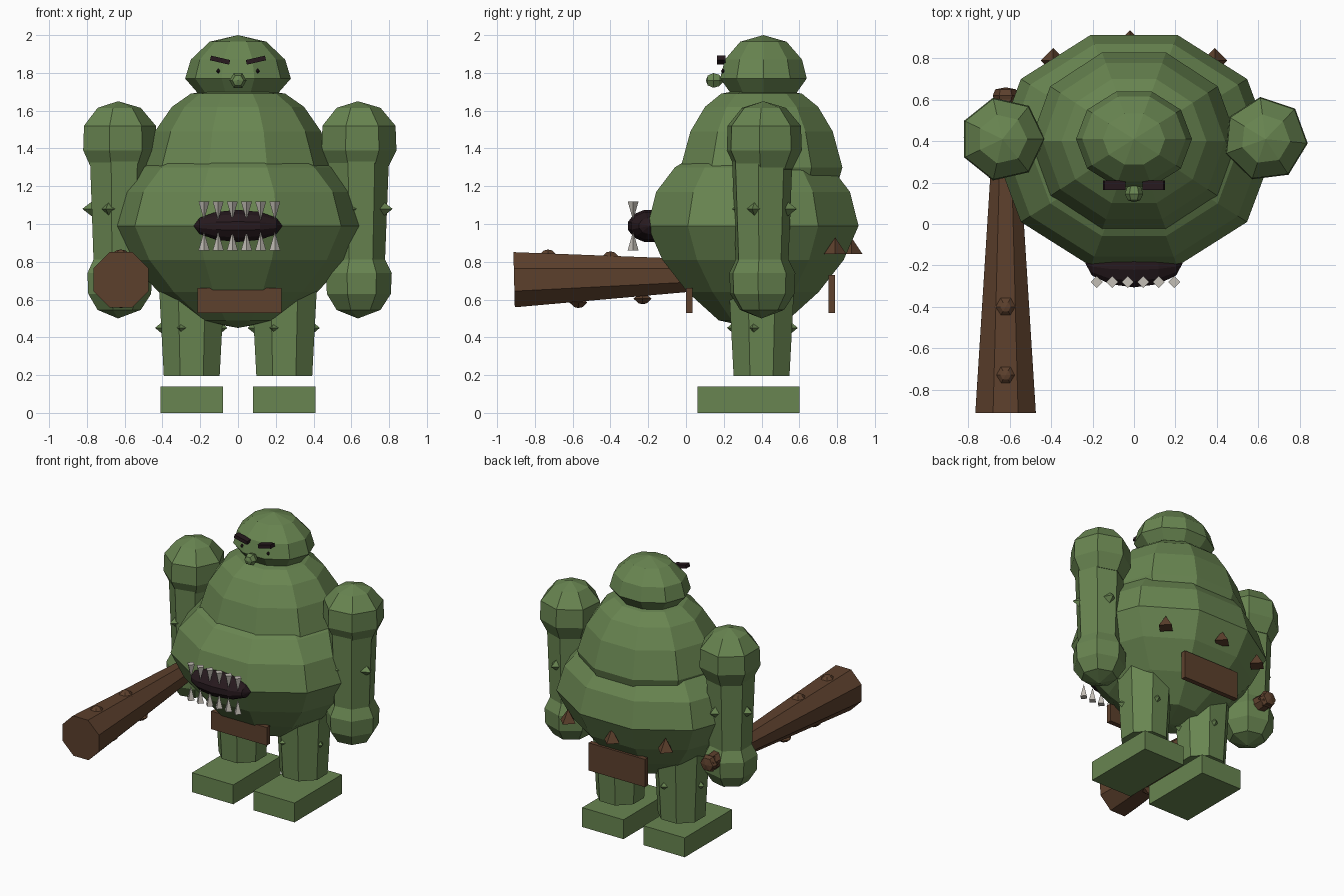
import bpy, bmesh, math
from mathutils import Matrix, Vector

cube = bpy.data.objects.get("Cube")
if cube:
    bpy.data.objects.remove(cube, do_unlink=True)


def material(name, rgb):
    m = bpy.data.materials.new(name)
    m.use_nodes = True
    m.diffuse_color = (*rgb, 1)
    m.node_tree.nodes["Principled BSDF"].inputs["Base Color"].default_value = (*rgb, 1)
    return m


SKIN = material("green_skin", (0.14, 0.235, 0.082))
WOOD = material("brown_wood", (0.11, 0.052, 0.026))
DARK = material("dark_maroon", (0.02, 0.01, 0.013))
TOOTH = material("bone_grey", (0.55, 0.52, 0.47))


def finish(name, bm, mat, matrix):
    bmesh.ops.remove_doubles(bm, verts=bm.verts, dist=0.0005)
    bm.transform(matrix)
    bmesh.ops.recalc_face_normals(bm, faces=bm.faces)
    mesh = bpy.data.meshes.new(name)
    bm.to_mesh(mesh)
    bm.free()
    mesh.materials.append(mat)
    ob = bpy.data.objects.new(name, mesh)
    bpy.context.collection.objects.link(ob)
    return ob


def lathe(name, profile, sides, loc, mat, scale=(1, 1, 1), turn=0, axis=(0, 0, 1)):
    """Spin a (radius, height) profile, then point its height along axis."""
    bm = bmesh.new()
    vs = [bm.verts.new((r, 0, z)) for r, z in profile]
    es = [bm.edges.new(pair) for pair in zip(vs, vs[1:])]
    bmesh.ops.spin(bm, geom=vs + es, cent=(0, 0, 0), axis=(0, 0, 1),
                   angle=math.tau, steps=sides, dvec=(0, 0, 0))
    aim = Vector(axis).to_track_quat('Z', 'Y').to_matrix().to_4x4()
    spin = Matrix.Rotation(math.radians(turn), 4, 'Z')
    return finish(name, bm, mat, Matrix.Translation(loc) @ aim
                  @ Matrix.Diagonal((*scale, 1)) @ spin)


def box(name, lo, hi, mat, tilt=0):
    lo, hi = Vector(lo), Vector(hi)
    bm = bmesh.new()
    bmesh.ops.create_cube(bm, size=1)
    return finish(name, bm, mat, Matrix.Translation((lo + hi) / 2)
                  @ Matrix.Rotation(math.radians(tilt), 4, 'Y')
                  @ Matrix.Diagonal((*(hi - lo), 1)))


def spike(name, loc, radius, height, axis, mat, sides=4, scale=(1, 1, 1)):
    return lathe(name, [(0, 0), (radius, 0), (0, height)], sides, loc, mat,
                 scale=scale, axis=axis)


# Torso and head: stacked ten-sided bulges
lathe("belly", [(0, .45), (.22, .49), (.42, .64), (.58, .81), (.675, .99), (.62, 1.17),
                (.5, 1.3), (.3, 1.4), (0, 1.45)], 10, (0, .355, 0), SKIN, (1, .87, 1))
lathe("chest", [(0, 1.1), (.46, 1.18), (.5, 1.3), (.44, 1.49), (.35, 1.62), (.25, 1.69),
                (0, 1.73)], 10, (0, .4, 0), SKIN, (1, .9, 1))
lathe("head", [(0, 1.64), (.21, 1.69), (.28, 1.77), (.25, 1.87), (.15, 1.965), (0, 2)],
      10, (0, .41, 0), SKIN, (1, .86, 1))

# Face: nose, brows and eyes
lathe("nose", [(0, -.05), (.035, -.02), (.045, .01), (.03, .04), (0, .05)], 6,
      (0, .155, 1.76), SKIN, axis=(0, -1, 0))
for side, label in ((1, "left"), (-1, "right")):
    x = side * .095
    box(label + "_brow", (x - .052, .165, 1.855), (x + .052, .21, 1.88), DARK, -side * 13)
    lathe(label + "_eye", [(0, -.014), (.011, 0), (0, .014)], 6, (x + side * .01, .195, 1.81), DARK)

# Mouth on the belly with two rows of teeth
mouth = [(math.sin(a), -math.cos(a)) for a in (math.pi * i / 6 for i in range(7))]
lathe("mouth", mouth, 12, (0, -.19, .99), DARK, (.12, .088, .235), turn=15, axis=(1, 0, 0)).name = "mouth"
bpy.data.objects["mouth"].data.transform(
    Matrix.Translation((0, -.19, .99))
    @ Matrix.Diagonal((1, 1, 1, 1)) @ Matrix.Translation((0, .19, -.99)))
for i in range(6):
    x = -.18 + i * .075
    spike("upper_tooth", (x, -.28, 1.12), .029, -.1, (0, 0, 1), TOOTH)
    spike("lower_tooth", (x, -.28, .86), .029, .1, (0, 0, 1), TOOTH)

# Limbs, mirrored left and right
for side, label in ((1, "left"), (-1, "right")):
    x, turn = side * .635, 20 if side > 0 else 180
    lathe(label + "_shoulder", [(0, 1.25), (.155, 1.29), (.205, 1.39), (.2, 1.52), (.12, 1.615),
                                (0, 1.65)], 7, (x, .41, 0), SKIN, turn=turn)
    lathe(label + "_arm", [(0, .7), (.14, .7), (.165, 1.35), (0, 1.35)], 7,
          (x, .4, 0), SKIN, turn=turn)
    lathe(label + "_hand", [(0, .5), (.12, .545), (.175, .63), (.18, .74), (.13, .84), (0, .875)],
          7, (x, .4, 0), SKIN, turn=turn)
    leg_x = side * .245
    lathe(label + "_leg", [(0, .195), (.16, .195), (.19, .72), (0, .72)], 8,
          (leg_x, .4, 0), SKIN, turn=22.5)
    box(label + "_foot", (leg_x - .165, .06, 0), (leg_x + .165, .6, .14), SKIN)
    # Small warts around arm and leg
    for k in range(4):
        a = math.radians(250 + 95 * k)
        out = Vector((math.cos(a), math.sin(a), 0))
        spike("arm_wart", Vector((x, .4, 1.08)) + out * .125, .05, .065, out, SKIN)
        spike("leg_wart", Vector((leg_x, .4, .45)) + out * .14, .045, .055, out, SKIN)

# Loincloth flaps and back thorns
box("front_flap", (-.215, 0, .53), (.23, .035, .66), WOOD)
box("back_flap", (-.225, .755, .53), (.225, .79, .73), WOOD)
for x, y in ((.39, .79), (-.02, .875), (-.39, .79)):
    spike("back_thorn", (x, y, .84), .06, .09, (0, 0, 1), WOOD)

# Club held in the right hand, with knob and studs
lathe("club", [(0, 0), (.158, 0), (.052, 1.55), (0, 1.55)], 8, (-.62, -.91, .705), WOOD,
      turn=22.5, axis=(0, 1, .025))
lathe("club_knob", [(0, -.05), (.05, -.035), (.062, 0), (.05, .03), (0, .04)], 6,
      (-.62, .62, .745), WOOD, axis=(0, 1, 0))
for y, z, way in ((-.73, .835, 1), (-.4, .825, 1), (-.57, .585, -1), (-.23, .605, -1)):
    lathe("club_stud", [(0, -.04), (.055, 0), (.025, .025), (0, .03)], 6, (-.62, y, z),
          WOOD, axis=(0, 0, way))
